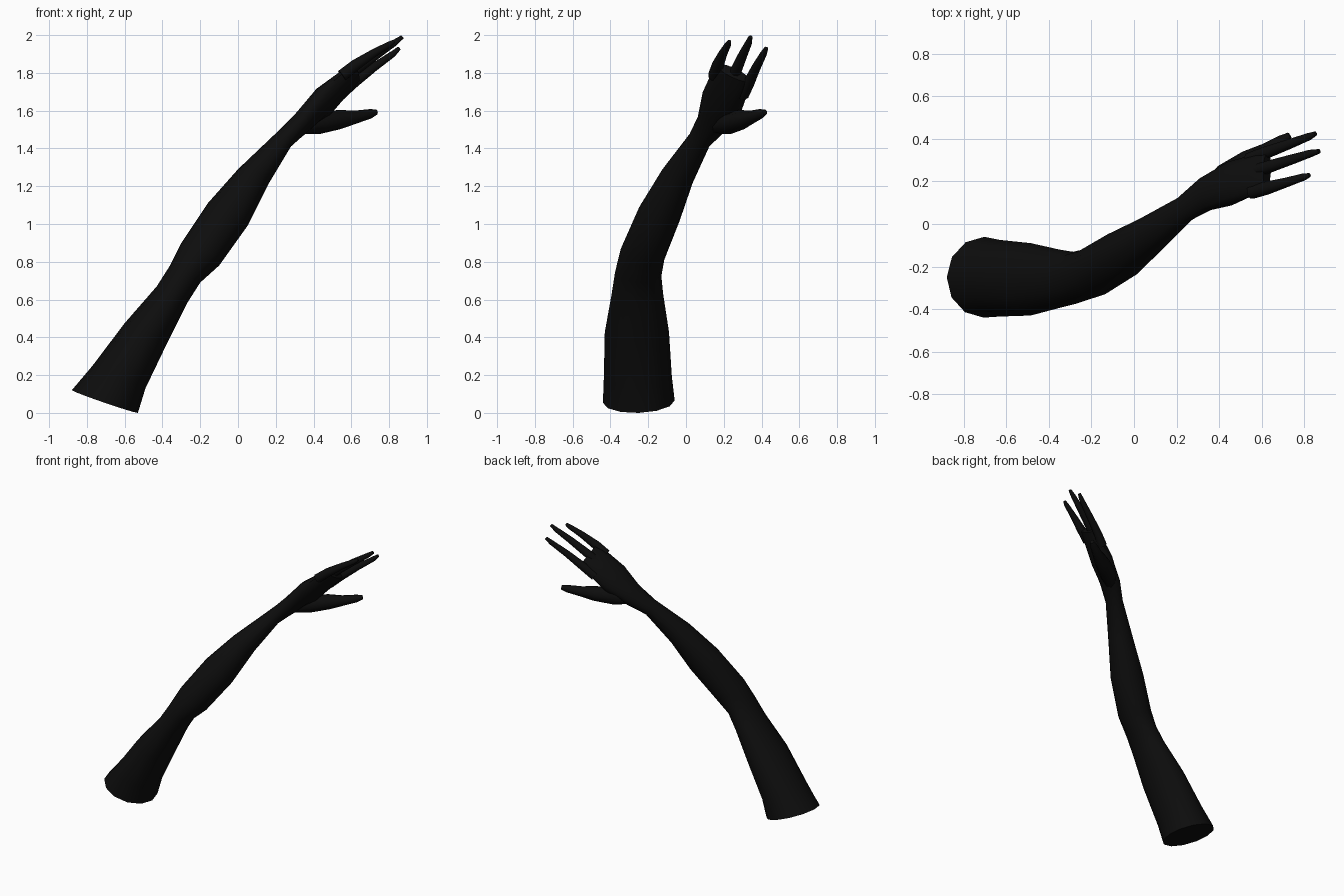
import bpy, bmesh, math
from mathutils import Vector

black = bpy.data.materials.new("soft black")
black.diffuse_color = (0.004, 0.004, 0.004, 1)


def loft(name, stations, sides):
    """Skin elliptical rings given as (centre, half-thickness vector, half-width)."""
    bm = bmesh.new()
    rings = []
    last = len(stations) - 1
    for i, (c, a, width) in enumerate(stations):
        tangent = stations[min(i + 1, last)][0] - stations[max(i - 1, 0)][0]
        b = a.cross(tangent).normalized() * width
        rings.append([bm.verts.new(c + a * math.cos(t) + b * math.sin(t))
                      for t in (2 * math.pi * k / sides for k in range(sides))])
    for r, s in zip(rings, rings[1:]):
        for k in range(sides):
            n = (k + 1) % sides
            bm.faces.new((r[k], r[n], s[n], s[k]))
    bm.faces.new(rings[0][::-1])
    bm.faces.new(rings[-1])
    bmesh.ops.recalc_face_normals(bm, faces=bm.faces)
    mesh = bpy.data.meshes.new(name)
    bm.to_mesh(mesh)
    bm.free()
    mesh.materials.append(black)
    obj = bpy.data.objects.new(name, mesh)
    bpy.context.collection.objects.link(obj)
    bpy.ops.object.select_all(action='DESELECT')
    obj.select_set(True)
    bpy.context.view_layer.objects.active = obj
    bpy.ops.object.shade_smooth_by_angle(angle=math.radians(50))
    return obj


# Arm: upper edge x, z / lower edge x, z / centre y / half-width
arm_edges = [
    (-0.88, 0.12, -0.53, 0.00, -0.250, 0.190),
    (-0.77, 0.25, -0.49, 0.13, -0.255, 0.180),
    (-0.60, 0.475, -0.37, 0.38, -0.260, 0.170),
    (-0.43, 0.67, -0.27, 0.58, -0.257, 0.137),
    (-0.36, 0.78, -0.20, 0.69, -0.253, 0.123),
    (-0.30, 0.90, -0.10, 0.78, -0.230, 0.120),
    (-0.16, 1.11, 0.05, 0.99, -0.142, 0.115),
    (0.00, 1.29, 0.16, 1.21, -0.047, 0.090),
    (0.20, 1.48, 0.28, 1.41, 0.072, 0.064),
]
arm = [(Vector(((ux + lx) / 2, y, (uz + lz) / 2)),
        Vector(((ux - lx) / 2, 0, (uz - lz) / 2)), w)
       for ux, uz, lx, lz, y, w in arm_edges]

# Wrist and twisted palm continue the same skin
arm += [(Vector(c), Vector(a), w) for c, a, w in [
    ((0.335, 0.140, 1.535), (-0.035, 0.015, 0.045), 0.085),
    ((0.450, 0.190, 1.645), (-0.035, 0.030, 0.050), 0.115),
    ((0.580, 0.238, 1.765), (-0.025, 0.018, 0.032), 0.108),
    ((0.625, 0.252, 1.800), (-0.018, 0.012, 0.022), 0.095),
]]
loft("arm_and_palm", arm, 12)

# Digits: tapered tubes of (x, y, z, radius)
digits = {
    "front_finger": [(0.55, 0.150, 1.785, 0.034), (0.62, 0.168, 1.84, 0.032),
                     (0.72, 0.197, 1.905, 0.023), (0.80, 0.222, 1.95, 0.017),
                     (0.825, 0.230, 1.967, 0.010)],
    "middle_finger": [(0.55, 0.240, 1.755, 0.032), (0.63, 0.268, 1.82, 0.030),
                      (0.74, 0.303, 1.90, 0.024), (0.83, 0.332, 1.96, 0.018),
                      (0.87, 0.342, 1.99, 0.011)],
    "back_finger": [(0.54, 0.300, 1.685, 0.034), (0.61, 0.332, 1.745, 0.030),
                    (0.72, 0.372, 1.83, 0.024), (0.82, 0.410, 1.90, 0.018),
                    (0.853, 0.425, 1.93, 0.011)],
    "thumb": [(0.34, 0.155, 1.515, 0.040), (0.43, 0.225, 1.535, 0.060),
              (0.54, 0.298, 1.553, 0.052), (0.62, 0.345, 1.565, 0.036),
              (0.70, 0.395, 1.583, 0.026), (0.732, 0.417, 1.592, 0.015)],
}
for name, path in digits.items():
    heading = Vector(path[-1][:3]) - Vector(path[0][:3])
    up = heading.cross(Vector((-0.1, -0.9, 0.43))).normalized()
    loft(name, [(Vector(p[:3]), up * p[3], p[3]) for p in path], 8)
